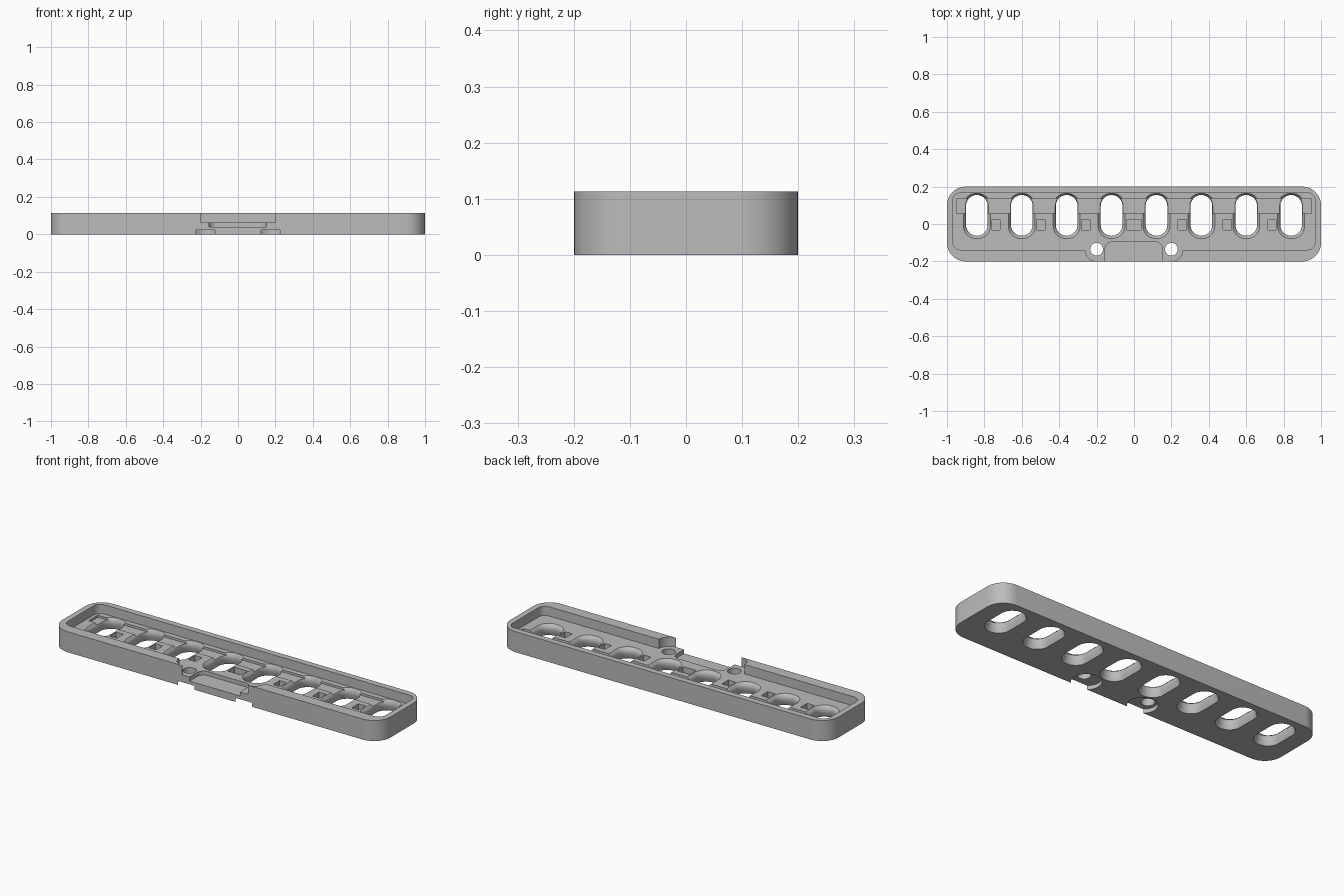
import bpy, bmesh, math

if "Cube" in bpy.data.objects:
    bpy.data.objects.remove(bpy.data.objects["Cube"])

HEIGHT, FLOOR = 0.113, 0.062

grey = bpy.data.materials.new("plain grey")
grey.use_nodes = True
grey.diffuse_color = (0.5, 0.5, 0.5, 1)
grey.node_tree.nodes["Principled BSDF"].inputs["Base Color"].default_value = (0.5, 0.5, 0.5, 1)


def outline(x0, x1, y0, y1, r, steps=10):
    """Counter-clockwise rounded rectangle; r = 0 gives plain corners."""
    if r <= 0:
        return [(x1, y1), (x0, y1), (x0, y0), (x1, y0)]
    pts = []
    centres = [(x1 - r, y1 - r), (x0 + r, y1 - r), (x0 + r, y0 + r), (x1 - r, y0 + r)]
    for quarter, (cx, cy) in enumerate(centres):
        for i in range(steps + 1):
            a = math.pi / 2 * (quarter + i / steps)
            pts.append((cx + r * math.cos(a), cy + r * math.sin(a)))
    return pts


def loft(name, rings):
    """Solid through matching outlines, each given as (points, z)."""
    bm = bmesh.new()
    loops = [[bm.verts.new((x, y, z)) for x, y in pts] for pts, z in rings]
    n = len(loops[0])
    for low, high in zip(loops, loops[1:]):
        for i in range(n):
            j = (i + 1) % n
            bm.faces.new((low[i], low[j], high[j], high[i]))
    bm.faces.new(loops[0][::-1])
    bm.faces.new(loops[-1])
    bmesh.ops.remove_doubles(bm, verts=bm.verts, dist=1e-5)
    bmesh.ops.recalc_face_normals(bm, faces=bm.faces)
    mesh = bpy.data.meshes.new(name)
    bm.to_mesh(mesh)
    bm.free()
    obj = bpy.data.objects.new(name, mesh)
    bpy.context.collection.objects.link(obj)
    return obj


def block(name, x0, x1, y0, y1, z0, z1, r=0):
    pts = outline(x0, x1, y0, y1, r)
    return loft(name, [(pts, z0), (pts, z1)])


def disc(name, x, y, r, z0, z1):
    return block(name, x - r, x + r, y - r, y + r, z0, z1, r * 0.9999)


def slot(name, x):
    """Long through hole, eased at the floor and at the underside."""
    profile = [(0.01, -0.02), (0.01, 0), (0, 0.025), (0, 0.042),
               (0.004, 0.052), (0.014, FLOOR), (0.014, 0.08)]
    w = 0.058
    return loft(name, [(outline(x - w - g, x + w + g, -0.063 - g, 0.155 + min(g, 0.008),
                                w + min(g, 0.008)), z) for g, z in profile])


# Tray body
tray = block("slotted_tray", -1, 1, -0.2, 0.2, 0, HEIGHT, 0.1)
tray.data.materials.append(grey)

# Inner well and shallow strip channel
cutters = [
    block("well_cutter", -0.968, 0.968, -0.138, 0.166, FLOOR, 0.2, 0.04),
    block("channel_cutter", -0.95, 0.95, 0.057, 0.137, FLOOR - 0.012, 0.1),
    # Gap in the front wall and the cable recess
    block("gap_cutter", -0.2, 0.2, -0.3, -0.12, FLOOR, 0.2),
    block("recess_cutter", -0.155, 0.152, -0.3, -0.095, 0.04, 0.1, 0.04),
]

# Long slots
for i in range(8):
    cutters.append(slot("slot_cutter", -0.84 + 0.24 * i))

# Small blind pockets between the slots
for i in range(-3, 4):
    x, half = (0, 0.04) if i == 0 else (math.copysign(0.018, i) + 0.24 * i, 0.022)
    cutters.append(block("pocket_cutter", x - half, x + half, -0.032, 0.025, 0.03, 0.1))

# Screw seats, holes and undersides
for side in (-1, 1):
    cutters.append(disc("seat_cutter", side * 0.2, -0.138, 0.061, FLOOR, 0.2))
    cutters.append(disc("hole_cutter", side * 0.2, -0.135, 0.034, -0.1, 0.2))
    cutters.append(disc("underside_cutter", side * 0.175, -0.145, 0.075, -0.1, 0.022))

# Cut everything out, then drop the cutters
for cutter in cutters:
    cutter.hide_render = True
    mod = tray.modifiers.new(cutter.name, "BOOLEAN")
    mod.operation = "DIFFERENCE"
    mod.solver = "EXACT"
    mod.object = cutter
bpy.context.view_layer.update()
graph = bpy.context.evaluated_depsgraph_get()
result = bpy.data.meshes.new_from_object(tray.evaluated_get(graph))
tray.modifiers.clear()
tray.data = result
result.materials.clear()
result.materials.append(grey)
for poly in result.polygons:
    poly.material_index = 0
for cutter in cutters:
    bpy.data.objects.remove(cutter)

# Smooth rounded walls, crisp edges
bpy.ops.object.select_all(action="DESELECT")
tray.select_set(True)
bpy.context.view_layer.objects.active = tray
bpy.ops.object.shade_smooth_by_angle(angle=math.radians(30))
